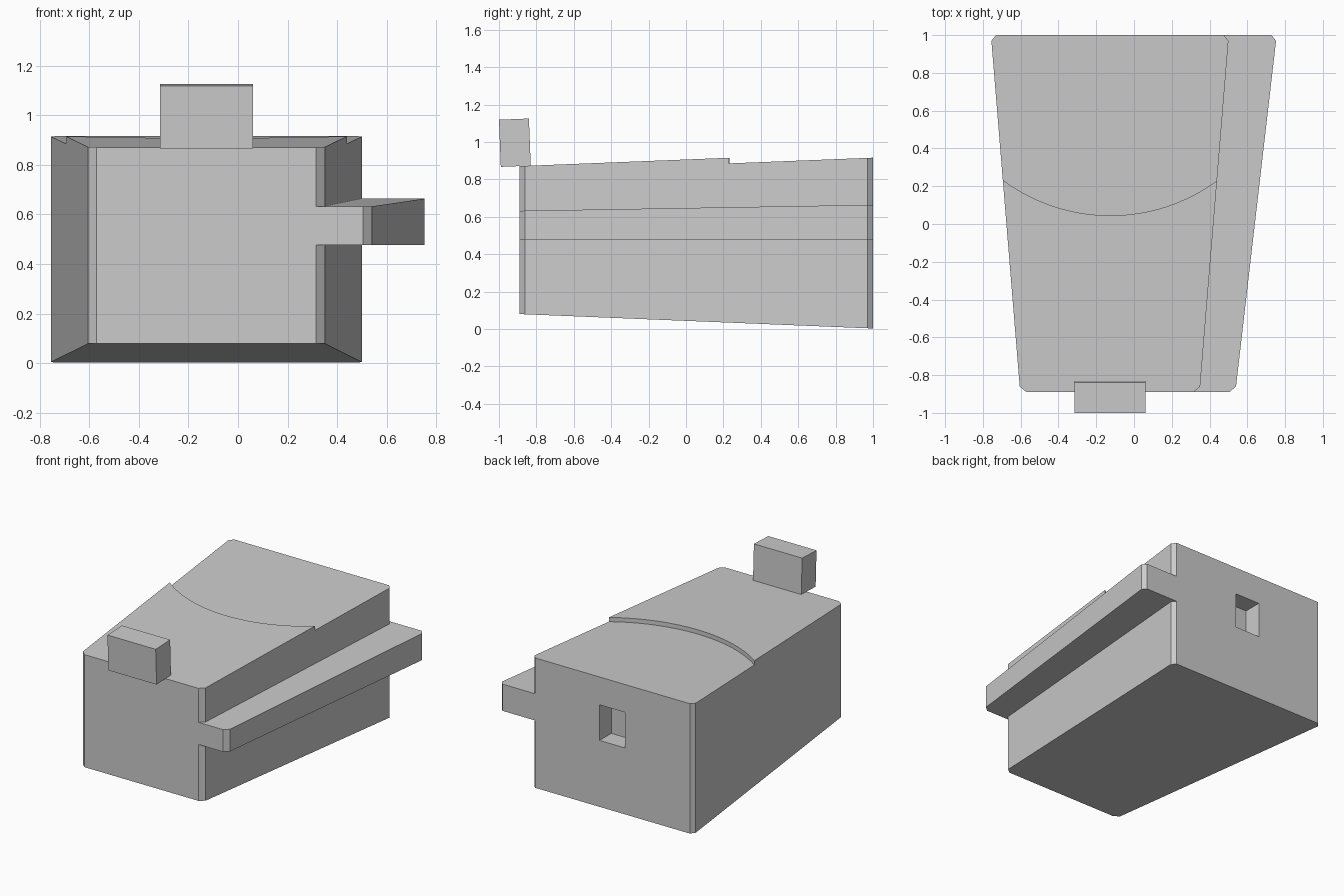
import bpy
import bmesh
import math

default = bpy.data.objects.get("Cube")
if default:
    bpy.data.objects.remove(default, do_unlink=True)

grey = bpy.data.materials.new("light grey")
grey.use_nodes = True
colour = (0.6, 0.6, 0.6, 1)
grey.diffuse_color = colour
grey.node_tree.nodes["Principled BSDF"].inputs["Base Color"].default_value = colour


def ramp(front, back):
    """Height that runs linearly from the front wall to the back wall."""
    return lambda y: front + (back - front) * (y + 0.89) / 1.89


def prism(name, outline, bottom, top):
    """Plan outline (counter-clockwise) raised between two sloping heights."""
    bm = bmesh.new()
    low = [bm.verts.new((x, y, bottom(y))) for x, y in outline]
    high = [bm.verts.new((x, y, top(y))) for x, y in outline]
    bm.faces.new(low[::-1])
    bm.faces.new(high)
    n = len(outline)
    for i in range(n):
        j = (i + 1) % n
        bm.faces.new((low[i], low[j], high[j], high[i]))
    mesh = bpy.data.meshes.new(name)
    bm.to_mesh(mesh)
    bm.free()
    mesh.materials.append(grey)
    obj = bpy.data.objects.new(name, mesh)
    bpy.context.collection.objects.link(obj)
    return obj


def carve(target, cutter):
    """Subtract the cutter from the target and discard it."""
    mod = target.modifiers.new("cut", 'BOOLEAN')
    mod.operation = 'DIFFERENCE'
    mod.solver = 'EXACT'
    mod.object = cutter
    cutter.hide_render = True
    bpy.context.view_layer.objects.active = target
    bpy.ops.object.modifier_apply(modifier=mod.name)
    bpy.data.objects.remove(cutter, do_unlink=True)


# Tapered body with clipped vertical corners
body = prism("body", [
    (-0.57, -0.89), (0.315, -0.89), (0.35, -0.86), (0.5, 0.97),
    (0.475, 1), (-0.73, 1), (-0.755, 0.97), (-0.605, -0.86)],
    ramp(0.08, 0.003), ramp(0.871, 0.946))

# Curved step lowering the rear of the top
circle = [(-0.125 + 0.955 * math.cos(2 * math.pi * i / 160),
           1 + 0.955 * math.sin(2 * math.pi * i / 160)) for i in range(160)]
carve(body, prism("step_cutter", circle, ramp(0.841, 0.916), lambda y: 1.5))

# Rectangular socket in the back wall
carve(body, prism("socket_cutter",
                  [(-0.225, 0.87), (-0.028, 0.87), (-0.028, 1.1), (-0.225, 1.1)],
                  lambda y: 0.47, lambda y: 0.72))

# Side rail
prism("side_rail", [
    (0.315, -0.89), (0.505, -0.89), (0.54, -0.86),
    (0.752, 0.97), (0.728, 1), (0.475, 1)],
    lambda y: 0.476, ramp(0.632, 0.664))

# Slightly tilted block on the front edge
block = prism("front_block",
              [(-0.315, -0.99), (0.06, -0.99), (0.06, -0.83), (-0.315, -0.83)],
              ramp(0.871, 0.946), ramp(1.123, 1.198))
for v in block.data.vertices:
    if v.co.z > 1:
        v.co.y -= 0.01

# Smooth the curved step while keeping all edges crisp
bpy.ops.object.select_all(action='DESELECT')
body.select_set(True)
bpy.context.view_layer.objects.active = body
bpy.ops.object.shade_smooth_by_angle(angle=math.radians(15))
